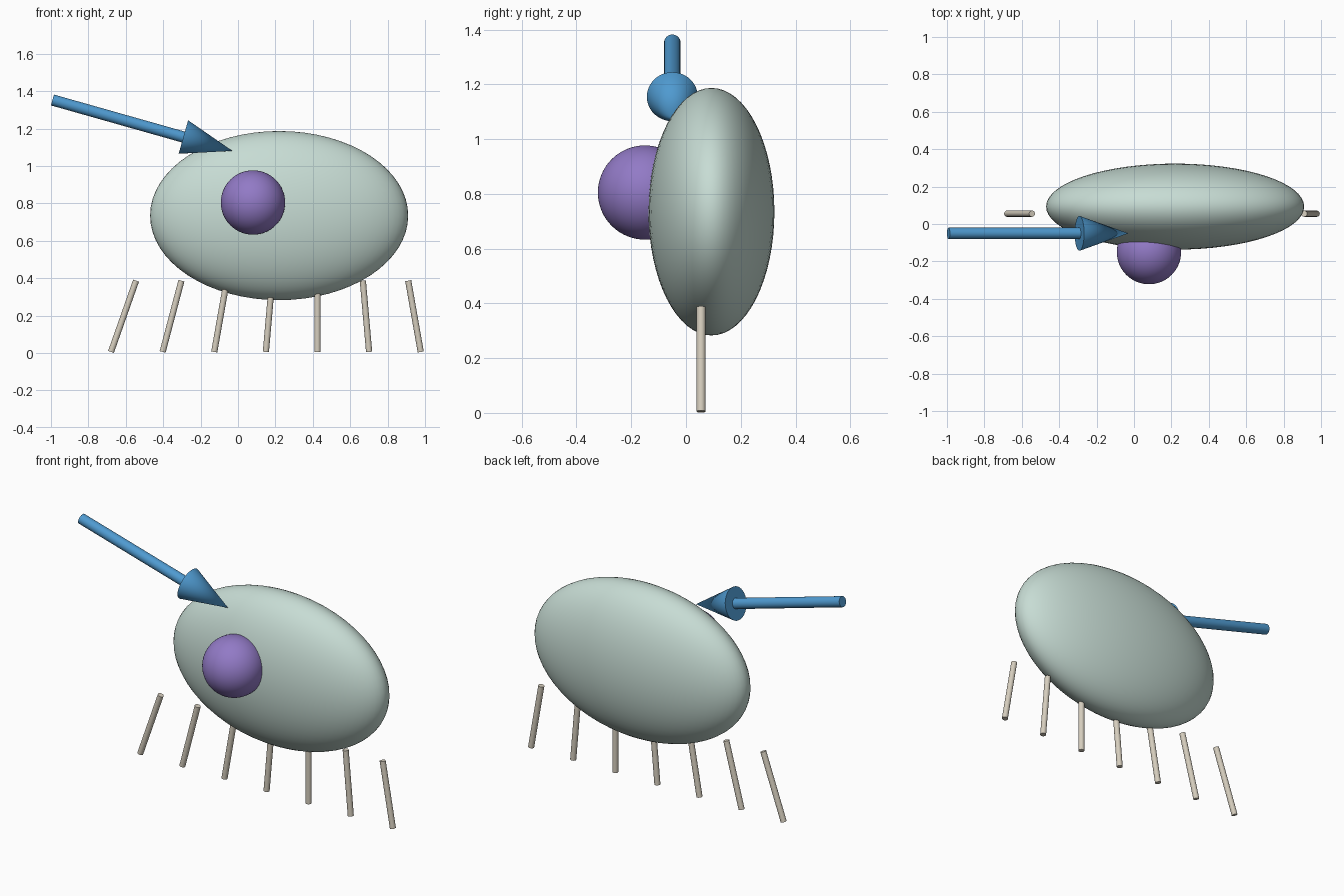
import bpy
import math
from mathutils import Vector

cube = bpy.data.objects.get("Cube")
if cube:
    bpy.data.objects.remove(cube, do_unlink=True)


def srgb(r, g, b):
    return tuple((c / 255 / 12.92) if c < 11 else ((c / 255 + 0.055) / 1.055) ** 2.4
                 for c in (r, g, b)) + (1.0,)


def material(name, color):
    mat = bpy.data.materials.new(name)
    mat.use_nodes = True
    mat.diffuse_color = color
    mat.node_tree.nodes["Principled BSDF"].inputs["Base Color"].default_value = color
    return mat


def finish(name, mat):
    obj = bpy.context.object
    obj.name = name
    obj.data.materials.append(mat)
    bpy.ops.object.shade_smooth_by_angle(angle=math.radians(35))
    return obj


def ellipsoid(name, center, radii, mat):
    bpy.ops.mesh.primitive_uv_sphere_add(segments=64, ring_count=32, location=center)
    bpy.context.object.scale = radii
    bpy.ops.object.transform_apply(location=False, rotation=False, scale=True)
    return finish(name, mat)


def rod(name, start, end, r_start, r_end, mat, sides=32):
    """Capped rod or cone running between two points."""
    a, b = Vector(start), Vector(end)
    axis = b - a
    bpy.ops.mesh.primitive_cone_add(
        vertices=sides, radius1=r_start, radius2=r_end, depth=axis.length,
        location=(a + b) / 2, rotation=axis.to_track_quat('Z', 'Y').to_euler())
    return finish(name, mat)


pale_green = material("pale_grey_green", srgb(199, 220, 212))
purple = material("purple", srgb(146, 122, 198))
blue = material("blue", srgb(79, 154, 208))
beige = material("beige", srgb(214, 206, 190))

# Flattened body with a ball set into its front
ellipsoid("body", (0.22, 0.093, 0.735), (0.69, 0.23, 0.452), pale_green)
ellipsoid("ball", (0.08, -0.15, 0.805), (0.172, 0.172, 0.172), purple)

# Arrow pointing down at the body
neck = (-0.292, -0.05, 1.155)
rod("arrow_shaft", (-0.992, -0.05, 1.353), neck, 0.03, 0.03, blue)
rod("arrow_head", neck, (-0.03, -0.05, 1.081), 0.093, 0.0, blue, 48)

# Row of legs fanning outward towards the ground
for i in range(7):
    step = i - 4
    rod(f"leg_{i + 1}", (0.425 + 0.276 * step, 0.055, 0.006),
        (0.425 + 0.2425 * step, 0.055, 0.387), 0.0165, 0.0165, beige, 24)
